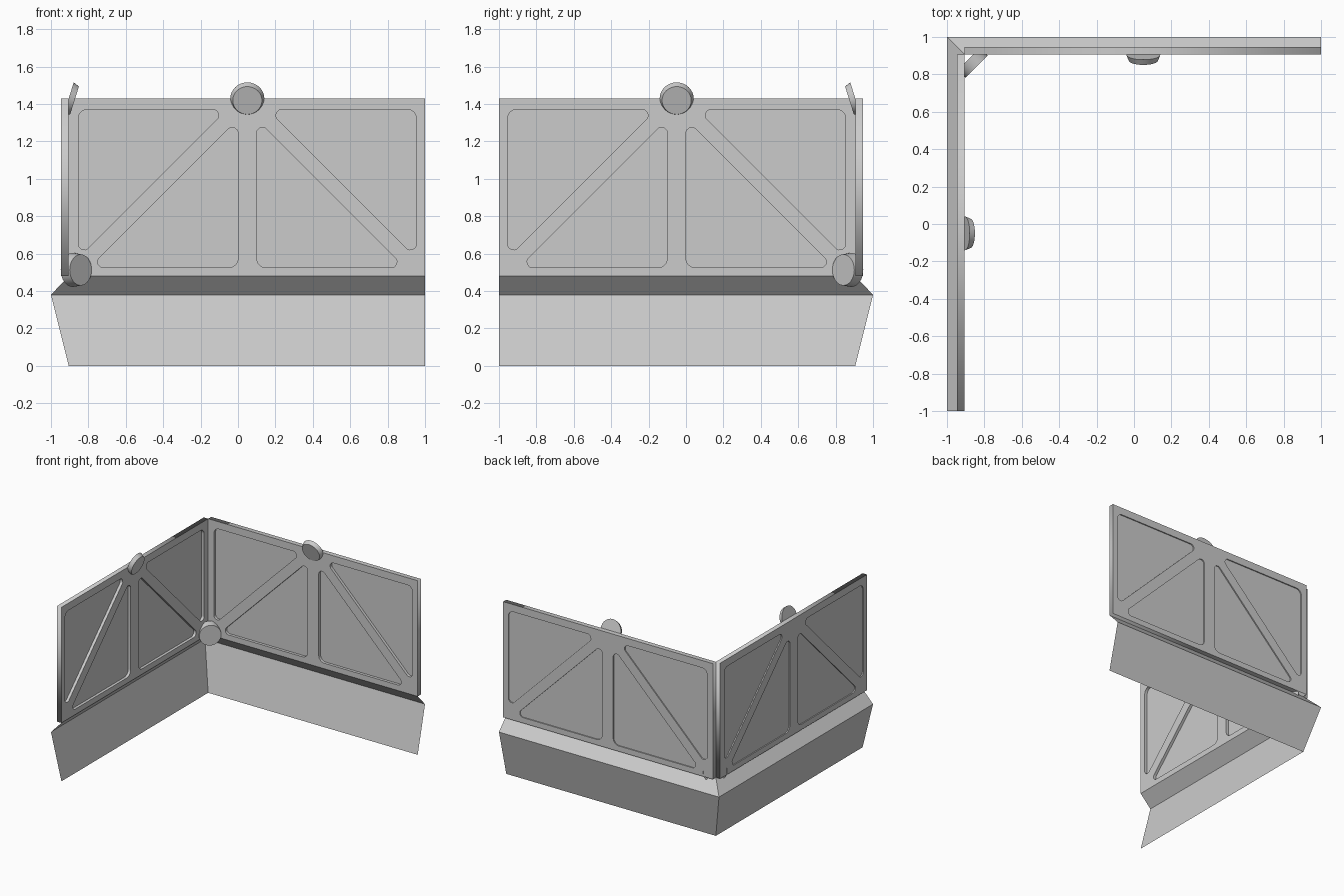
import bpy, bmesh, math
from mathutils import Vector, Matrix

if "Cube" in bpy.data.objects:
    bpy.data.objects.remove(bpy.data.objects["Cube"])

IN, OUT = 0.905, 0.945          # inner and outer faces of the wall panels
ZB, ZT = 0.48, 1.43             # panel bottom and top
CX = 0.05                       # panel centre line
# swaps the back wall onto the left wall across the corner diagonal
SWAP = Matrix(((0, -1, 0, 0), (-1, 0, 0, 0), (0, 0, 1, 0), (0, 0, 0, 1)))


def make(name, bm, smooth=False):
    me = bpy.data.meshes.new(name)
    bm.to_mesh(me)
    bm.free()
    ob = bpy.data.objects.new(name, me)
    bpy.context.collection.objects.link(ob)
    if smooth:
        bpy.context.view_layer.objects.active = ob
        ob.select_set(True)
        bpy.ops.object.shade_smooth_by_angle(angle=math.radians(35))
        ob.select_set(False)
    return ob


def mirrored(ob, name):
    bm = bmesh.new()
    bm.from_mesh(ob.data)
    bm.transform(SWAP)
    bmesh.ops.reverse_faces(bm, faces=bm.faces)
    return make(name, bm)


def rounded(corners, steps=6):
    """Round a polygon given as (x, z, radius)."""
    pts, n = [], len(corners)
    for i, (x, z, r) in enumerate(corners):
        p = Vector((x, z))
        a = (Vector(corners[i - 1][:2]) - p).normalized()
        b = (Vector(corners[(i + 1) % n][:2]) - p).normalized()
        half = a.angle(b) / 2
        c = p + (a + b).normalized() * r / math.sin(half)
        s = p + a * r / math.tan(half) - c
        e = p + b * r / math.tan(half) - c
        for k in range(steps + 1):
            pts.append(c + s.lerp(e, k / steps).normalized() * r)
    return pts


def disc(name, face, normal, r_face, r_back, depth):
    bm = bmesh.new()
    normal = Vector(normal).normalized()
    bmesh.ops.create_cone(bm, cap_ends=True, segments=32, radius1=r_back,
                          radius2=r_face, depth=depth)
    rot = Vector((0, 0, 1)).rotation_difference(normal).to_matrix().to_4x4()
    bm.transform(Matrix.Translation(Vector(face) - normal * depth / 2) @ rot)
    return make(name, bm, True)


# panel frame: rectangle with four rounded triangular openings
upper = [(-0.903, 1.37, 0.045), (-0.11, 1.37, 0.03), (-0.903, 0.577, 0.03)]
lower = [(-0.05, 0.525, 0.05), (-0.05, 1.318, 0.03), (-0.843, 0.525, 0.03)]
loops = [[Vector(p) for p in ((-IN, ZB), (1, ZB), (1, ZT), (-IN, ZT))]]
for tri in (upper, lower):
    for side in (1, -1):
        loops.append(rounded([(CX + side * x, z, r) for x, z, r in tri]))
cu = bpy.data.curves.new("frame_curve", 'CURVE')
cu.dimensions = '2D'
cu.fill_mode = 'BOTH'
cu.extrude = (OUT - IN) / 2
for loop in loops:
    sp = cu.splines.new('POLY')
    sp.points.add(len(loop) - 1)
    for pt, v in zip(sp.points, loop):
        pt.co = (v.x, v.y, 0, 1)
    sp.use_cyclic_u = True
tmp = bpy.data.objects.new("frame_curve", cu)
bpy.context.collection.objects.link(tmp)
dg = bpy.context.evaluated_depsgraph_get()
me = bpy.data.meshes.new_from_object(tmp.evaluated_get(dg))
bpy.data.objects.remove(tmp)
bm = bmesh.new()
bm.from_mesh(me)
bmesh.ops.remove_doubles(bm, verts=bm.verts, dist=1e-5)
bmesh.ops.recalc_face_normals(bm, faces=bm.faces)
bm.transform(Matrix.Translation((0, (IN + OUT) / 2, 0)) @ Matrix.Rotation(math.pi / 2, 4, 'X'))
frame = make("back_panel_frame", bm)
mirrored(frame, "left_panel_frame")

# thin infill sheet inside the frame
bm = bmesh.new()
bmesh.ops.create_cube(bm, size=1)
bm.transform(Matrix.Translation((CX, 0.932, 0.947))
             @ Matrix.Diagonal((1.82, 0.008, 0.87, 1)))
infill = make("back_panel_infill", bm)
mirrored(infill, "left_panel_infill")

# folded skirt below the panels, mitred at the corner
bm = bmesh.new()
profile = [(IN, 0), (1, 0.38), (IN, ZB)]
rows = [[bm.verts.new(p) for p in ((-d, -1, z), (-d, d, z), (1, d, z))]
        for d, z in profile]
for a, b in zip(rows, rows[1:]):
    for i in range(2):
        bm.faces.new((a[i], b[i], b[i + 1], a[i + 1]))
make("skirt", bm)

# tilted round lamps on the top rails and one lamp in the corner
lamp = disc("back_lamp", (CX, 0.874, 1.419), (0, -0.954, -0.3), 0.078, 0.091, 0.033)
mirrored(lamp, "left_lamp")
disc("corner_lamp", (-0.841, 0.841, 0.513), (1, -1, 0), 0.083, 0.091, 0.06)
